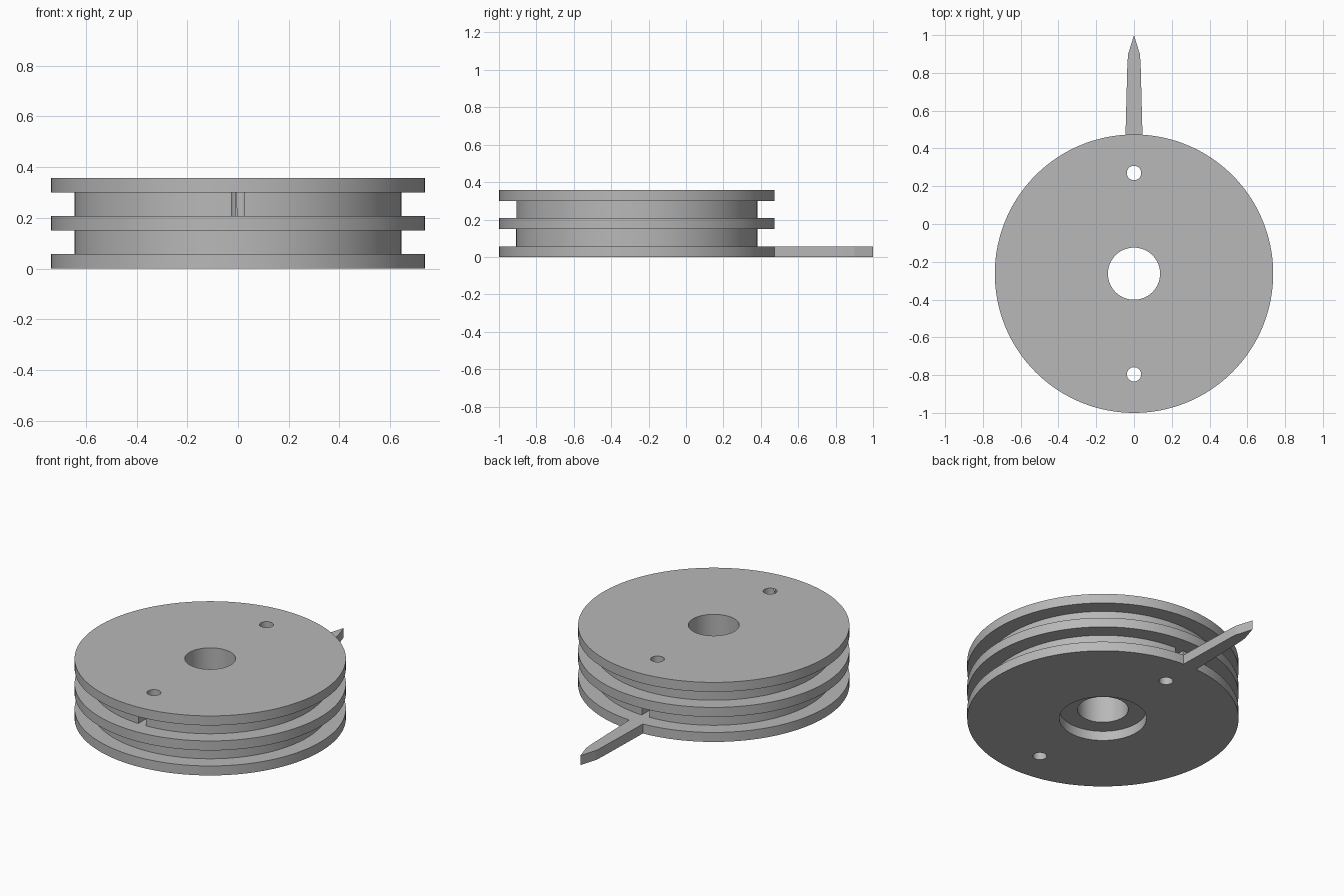
import bpy, bmesh, math
from mathutils import Matrix

cube = bpy.data.objects.get("Cube")
if cube:
    bpy.data.objects.remove(cube, do_unlink=True)

CY = -0.263                      # wheel axis
RIM, CORE, BORE, RECESS = 0.737, 0.645, 0.138, 0.237
FLANGE, GROOVE = 0.057, 0.093
PITCH = FLANGE + GROOVE
HEIGHT = 3 * FLANGE + 2 * GROOVE
HOLE_OFFSET, HOLE_R, SLOT_HALF = 0.533, 0.038, 0.026
SEGMENTS = 128

grey = bpy.data.materials.new("plain grey")
grey.use_nodes = True
colour = (0.48, 0.48, 0.48, 1)
grey.diffuse_color = colour
grey.node_tree.nodes["Principled BSDF"].inputs["Base Color"].default_value = colour


def make_object(name, bm):
    bmesh.ops.recalc_face_normals(bm, faces=bm.faces)
    mesh = bpy.data.meshes.new(name)
    bm.to_mesh(mesh)
    bm.free()
    mesh.materials.append(grey)
    obj = bpy.data.objects.new(name, mesh)
    bpy.context.collection.objects.link(obj)
    return obj


def activate(obj):
    bpy.ops.object.select_all(action='DESELECT')
    obj.select_set(True)
    bpy.context.view_layer.objects.active = obj


def cut(target, cutter):
    mod = target.modifiers.new("cut", 'BOOLEAN')
    mod.operation = 'DIFFERENCE'
    mod.solver = 'EXACT'
    mod.object = cutter
    cutter.hide_render = True
    activate(target)
    bpy.ops.object.modifier_apply(modifier=mod.name)
    bpy.data.objects.remove(cutter, do_unlink=True)


# Wheel: closed lathe profile with three flanges, bore and underside recess
profile = [(BORE, HEIGHT), (BORE, FLANGE), (RECESS, FLANGE), (RECESS, 0)]
for i in range(3):
    z = i * PITCH
    if i:
        profile.append((CORE, z))
    profile += [(RIM, z), (RIM, z + FLANGE)]
    if i < 2:
        profile.append((CORE, z + FLANGE))

bm = bmesh.new()
rings = []
for k in range(SEGMENTS):
    a = 2 * math.pi * k / SEGMENTS
    rings.append([bm.verts.new((r * math.cos(a), CY + r * math.sin(a), z))
                  for r, z in profile])
n = len(profile)
for k, ring in enumerate(rings):
    nxt = rings[(k + 1) % SEGMENTS]
    for j in range(n):
        bm.faces.new((ring[j], nxt[j], nxt[(j + 1) % n], ring[(j + 1) % n]))
wheel = make_object("grooved_wheel", bm)

# Cord holes through the wheel, each with a slot out to one groove
for side, groove in ((-1, 1), (1, 0)):
    bm = bmesh.new()
    bmesh.ops.create_cone(bm, cap_ends=True, segments=32, radius1=HOLE_R,
                          radius2=HOLE_R, depth=1,
                          matrix=Matrix.Translation((0, CY + side * HOLE_OFFSET, 0.2)))
    cut(wheel, make_object("cord_hole_cutter", bm))

    bm = bmesh.new()
    length = 0.15
    centre = (0, CY + side * (HOLE_OFFSET + length / 2),
              groove * PITCH + FLANGE + GROOVE / 2)
    bmesh.ops.create_cube(bm, size=1, matrix=Matrix.Translation(centre)
                          @ Matrix.Diagonal((2 * SLOT_HALF, length, GROOVE, 1)))
    cut(wheel, make_object("cord_slot_cutter", bm))

activate(wheel)
bpy.ops.object.shade_smooth_by_angle(angle=math.radians(30))

# Pointer: tapered outline extruded to flange thickness
half = [(0.045, 0.47), (0.035, 0.85), (0.031, 0.9)]
outline = half + [(0, 1.0)] + [(-x, y) for x, y in reversed(half)]
bm = bmesh.new()
base = bm.faces.new([bm.verts.new((x, y, 0)) for x, y in outline])
top = bmesh.ops.extrude_face_region(bm, geom=[base])["geom"]
bmesh.ops.translate(bm, vec=(0, 0, FLANGE),
                    verts=[v for v in top if isinstance(v, bmesh.types.BMVert)])
if not base.is_valid or len(bm.faces) < len(outline) + 2:
    bm.faces.new([v for v in bm.verts if v.co.z == 0])
make_object("pointer", bm)
